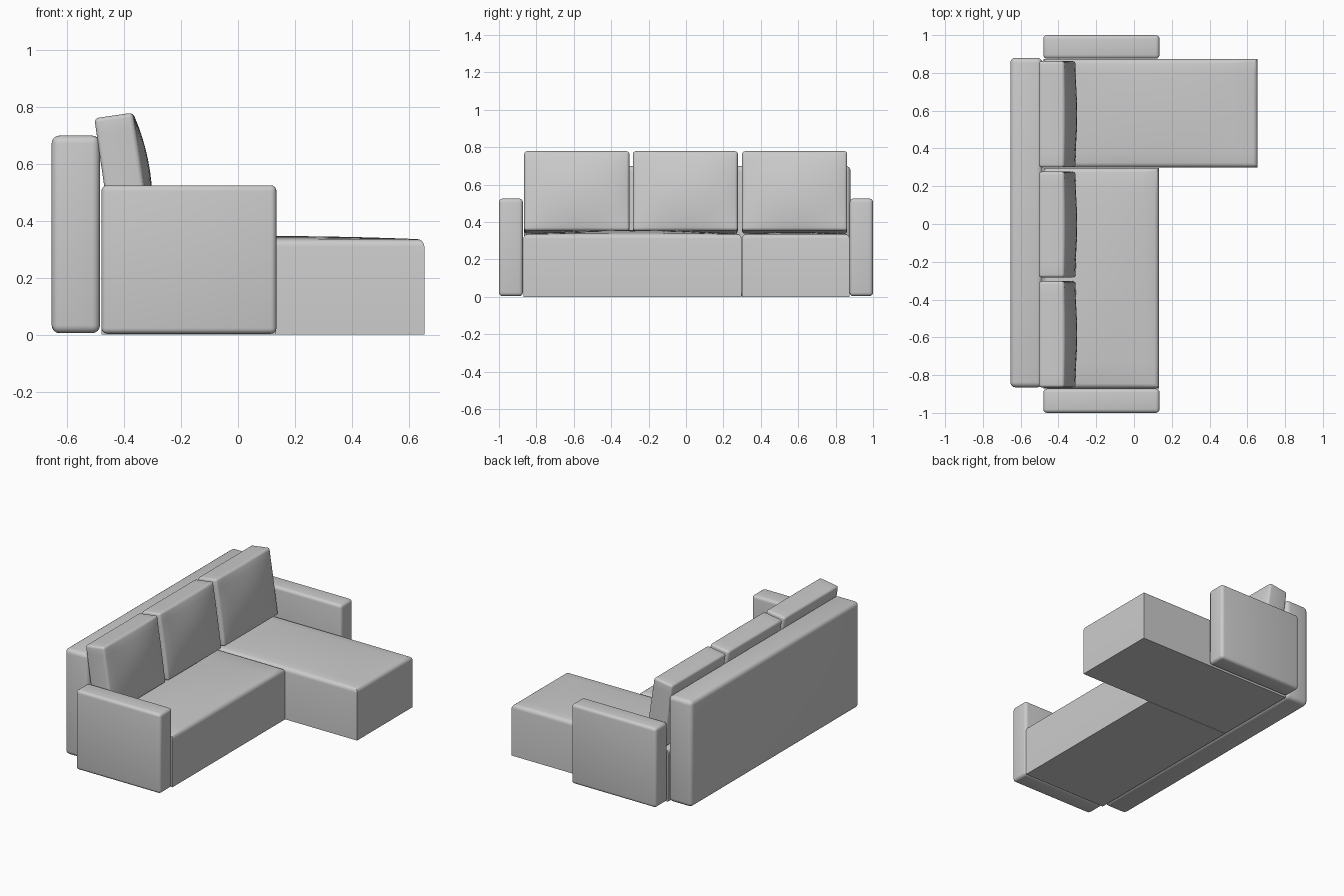
import bpy, bmesh, math
from mathutils import Matrix, Vector

if "Cube" in bpy.data.objects:
    bpy.data.objects.remove(bpy.data.objects["Cube"])


def bump(a, lo, hi):
    # 1 in the middle of the range, 0 at both ends
    t = 2 * (a - lo) / (hi - lo) - 1
    return max(0.0, 1 - t * t)


def soft_box(name, lo, hi, radius, cuts=0, puff_axis=None, puff=0.0,
             flat_base=False, matrix=None):
    """Rounded box, optionally puffed out on its +axis face."""
    bm = bmesh.new()
    bmesh.ops.create_cube(bm, size=1)
    for v in bm.verts:
        v.co = Vector([(lo[i] + hi[i]) / 2 + v.co[i] * (hi[i] - lo[i]) for i in range(3)])
    # round the edges
    edges = [e for e in bm.edges
             if not (flat_base and min(v.co.z for v in e.verts) < lo[2] + 1e-4)]
    bmesh.ops.bevel(bm, geom=edges, offset=radius, segments=4, profile=0.5, affect='EDGES')
    if puff_axis is not None:
        # slice into a grid, then bulge one face
        others = [i for i in range(3) if i != puff_axis]
        for ax in others:
            normal = Vector((0, 0, 0))
            normal[ax] = 1
            for k in range(1, cuts):
                p = Vector((0, 0, 0))
                p[ax] = lo[ax] + radius + (hi[ax] - lo[ax] - 2 * radius) * k / cuts
                bmesh.ops.bisect_plane(bm, geom=bm.verts[:] + bm.edges[:] + bm.faces[:],
                                       plane_co=p, plane_no=normal)
        a, b = others
        for v in bm.verts:
            if v.co[puff_axis] > hi[puff_axis] - radius * 1.01:
                v.co[puff_axis] += puff * bump(v.co[a], lo[a], hi[a]) * bump(v.co[b], lo[b], hi[b])
    if matrix:
        bm.transform(matrix)
    bmesh.ops.recalc_face_normals(bm, faces=bm.faces[:])
    mesh = bpy.data.meshes.new(name)
    bm.to_mesh(mesh)
    bm.free()
    obj = bpy.data.objects.new(name, mesh)
    bpy.context.collection.objects.link(obj)
    bpy.ops.object.select_all(action='DESELECT')
    obj.select_set(True)
    bpy.context.view_layer.objects.active = obj
    bpy.ops.object.shade_smooth_by_angle(angle=math.radians(40))
    return obj


# Back panel
soft_box("backrest", (-0.655, -0.865, 0.005), (-0.485, 0.88, 0.70), 0.028)

# Armrests
soft_box("armrest_near", (-0.48, -1.0, 0.003), (0.135, -0.872, 0.525), 0.02)
soft_box("armrest_far", (-0.48, 0.875, 0.003), (0.135, 1.0, 0.525), 0.02)

# Seat block and chaise block, softly crowned
soft_box("seat", (-0.48, -0.87, 0.0), (0.133, 0.297, 0.335), 0.025, 10, 2, 0.022, True)
soft_box("chaise", (-0.48, 0.299, 0.0), (0.655, 0.874, 0.335), 0.025, 10, 2, 0.012, True)

# Leaning back cushions, bulging forward
lean = Matrix.Translation((-0.443, 0, 0.335)) @ Matrix.Rotation(math.radians(-8.3), 4, 'Y')
for i, (y0, y1) in enumerate([(-0.865, -0.303), (-0.283, 0.277), (0.30, 0.862)]):
    soft_box(f"back_cushion_{i + 1}", (0, y0, 0), (0.137, y1, 0.43), 0.015, 10, 0, 0.03,
             matrix=lean)
